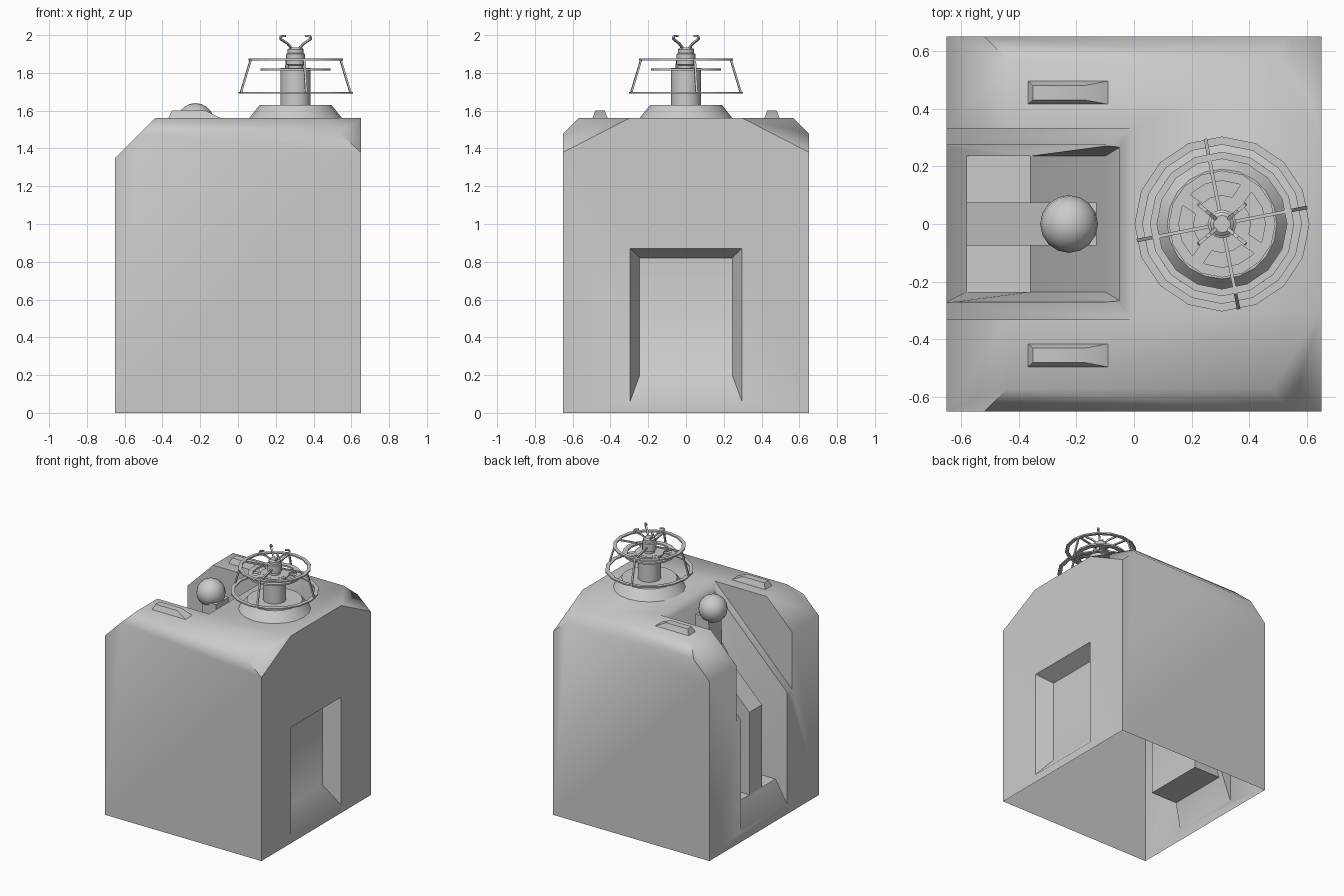
import bpy, bmesh, math
from mathutils import Vector

if "Cube" in bpy.data.objects:
    bpy.data.objects.remove(bpy.data.objects["Cube"])

CX = 0.305  # turret axis


def finish(name, bm, angle=40):
    bmesh.ops.recalc_face_normals(bm, faces=bm.faces)
    me = bpy.data.meshes.new(name)
    bm.to_mesh(me)
    bm.free()
    ob = bpy.data.objects.new(name, me)
    bpy.context.collection.objects.link(ob)
    if angle:
        smooth(ob, angle)
    return ob


def smooth(ob, angle):
    bpy.ops.object.select_all(action='DESELECT')
    ob.select_set(True)
    bpy.context.view_layer.objects.active = ob
    bpy.ops.object.shade_smooth_by_angle(angle=math.radians(angle))


def hull(name, pts, angle=None):
    bm = bmesh.new()
    for p in pts:
        bm.verts.new(p)
    bmesh.ops.convex_hull(bm, input=bm.verts)
    bmesh.ops.dissolve_limit(bm, angle_limit=0.01, verts=bm.verts, edges=bm.edges)
    return finish(name, bm, angle)


def extrude_xz(name, prof, y0=0, angle=None):
    """Side profile of (x, z, half width) stretched across y."""
    bm = bmesh.new()
    a = [bm.verts.new((x, y0 - w, z)) for x, z, w in prof]
    b = [bm.verts.new((x, y0 + w, z)) for x, z, w in prof]
    caps = [bm.faces.new(a), bm.faces.new(b[::-1])]
    n = len(prof)
    for i in range(n):
        j = (i + 1) % n
        bm.faces.new((a[j], a[i], b[i], b[j]))
    bmesh.ops.triangulate(bm, faces=caps)
    return finish(name, bm, angle)


def lathe(name, prof, n=16, closed=False, angle=40):
    """Revolve (r, z) profile round the turret axis; caps unless closed loop."""
    bm = bmesh.new()
    rows = [[bm.verts.new((CX + r * math.cos(2 * math.pi * k / n),
                           r * math.sin(2 * math.pi * k / n), z))
             for k in range(n)] for r, z in prof]
    pairs = list(zip(rows, rows[1:] + rows[:1])) if closed else list(zip(rows, rows[1:]))
    for a, b in pairs:
        for k in range(n):
            j = (k + 1) % n
            bm.faces.new((a[k], a[j], b[j], b[k]))
    if not closed:
        bm.faces.new(rows[0])
        bm.faces.new(rows[-1])
    return finish(name, bm, angle)


def band(name, r0, r1, z0, z1):
    return lathe(name, [(r0, z0), (r1, z0), (r1, z1), (r0, z1)], closed=True)


def polar(r, z, deg):
    a = math.radians(deg)
    return Vector((CX + r * math.cos(a), r * math.sin(a), z))


def beams(name, paths, w=0.01, h=0.01):
    """Thin square bars along each path."""
    bm = bmesh.new()
    for path in paths:
        for p, q in zip(path, path[1:]):
            d = q - p
            ret = bmesh.ops.create_cube(bm, size=1)
            rot = d.to_track_quat('X', 'Z').to_matrix()
            for v in ret['verts']:
                c = Vector((v.co.x * d.length, v.co.y * w, v.co.z * h))
                v.co = rot @ c + (p + q) / 2
    return finish(name, bm, None)


# body block with chamfered shoulders
pts = []
for s in (-1, 1):
    pts += [(-.65, .65 * s, 0), (.65, .65 * s, 0),
            (-.65, .65 * s, 1.35), (.65, .65 * s, 1.38),
            (-.52, .65 * s, 1.48), (.54, .65 * s, 1.48),
            (-.44, .57 * s, 1.56), (.48, .57 * s, 1.56),
            (.65, .3 * s, 1.56)]
body = hull("body_shell", pts)

# cutters: sloped notch, deep chute, door alcove
notch = extrude_xz("notch_cutter", [(.1, 1.67, .33), (-.75, 1.67, .33), (-.75, .82, .33)])
chute = extrude_xz("chute_cutter", [
    (-.66, .055, .275), (-.58, .26, .235), (-.36, .26, .235), (-.36, .85, .235),
    (-.10, 1.22, .235), (-.05, 1.52, .265), (-.06, 1.56, .275), (-.66, .96, .275)])
alcove = hull("alcove_cutter", [
    (x, s * y, z) for s in (-1, 1)
    for x, y, z in ((.66, .3, .05), (.66, .3, .875), (.53, .245, .2), (.53, .245, .82))])
bpy.context.view_layer.objects.active = body
for c in (notch, chute, alcove):
    m = body.modifiers.new(c.name, 'BOOLEAN')
    m.operation, m.solver, m.object = 'DIFFERENCE', 'EXACT', c
    bpy.ops.object.modifier_apply(modifier=m.name)
for c in (notch, chute, alcove):
    bpy.data.objects.remove(c)

# open underside
bm = bmesh.new()
bm.from_mesh(body.data)
under = [f for f in bm.faces if all(v.co.z < 1e-3 for v in f.verts)]
bmesh.ops.delete(bm, geom=under, context='FACES')
bm.to_mesh(body.data)
bm.free()
smooth(body, 46)

# arm in the chute with ball on top
extrude_xz("chute_arm", [(x, z, .075) for x, z in (
    (-.58, .26), (-.58, .88), (-.25, 1.21), (-.24, 1.5), (-.13, 1.5),
    (-.13, 1.15), (-.36, .85), (-.36, .26))])
bpy.ops.mesh.primitive_uv_sphere_add(segments=16, ring_count=10, radius=.1,
                                     location=(-.225, 0, 1.54))
bpy.context.object.name = "ball"
smooth(bpy.context.object, 60)

# low handles on the roof
for s, side in ((-1, "front"), (1, "back")):
    y = s * .455
    hull(side + "_roof_handle", [
        (x, y + t * w, z) for t in (-1, 1) for x, z, w in
        ((-.37, 1.555, .042), (-.08, 1.555, .042), (-.35, 1.6, .025), (-.17, 1.6, .025))], 40)

# turret base, column and hub
lathe("turret_base", [(.25, 1.555), (.19, 1.63)], 20)
lathe("turret_column", [(.08, 1.63), (.08, 1.825)])
lathe("turret_hub", [(.04, 1.82), (.04, 1.84), (.05, 1.845), (.05, 1.9),
                     (.042, 1.905), (.042, 1.925), (.03, 1.935)], 12)

# slotted disc
band("disc_inner", .03, .1, 1.812, 1.824)
band("disc_outer", .15, .185, 1.812, 1.824)
beams("disc_bridges", [[polar(.09, 1.818, 56 + 90 * k), polar(.16, 1.818, 56 + 90 * k)]
                       for k in range(4)], .045, .01)

# cage rings, spokes and struts
band("lower_cage_ring", .275, .303, 1.69, 1.699)
band("upper_cage_ring", .225, .25, 1.865, 1.875)
beams("cage_struts", [[polar(.02, 1.87, 11 + 90 * k), polar(.242, 1.87, 11 + 90 * k),
                       polar(.296, 1.694, 11 + 90 * k)] for k in range(4)], .012, .01)

# claws on top
beams("top_claws", [[polar(.022, 1.925, a), polar(.055, 1.955, a), polar(.105, 1.98, a),
                     polar(.1, 1.994, a), polar(.07, 1.995, a)]
                    for a in (40, 140, 220, 320)], .012, .01)
